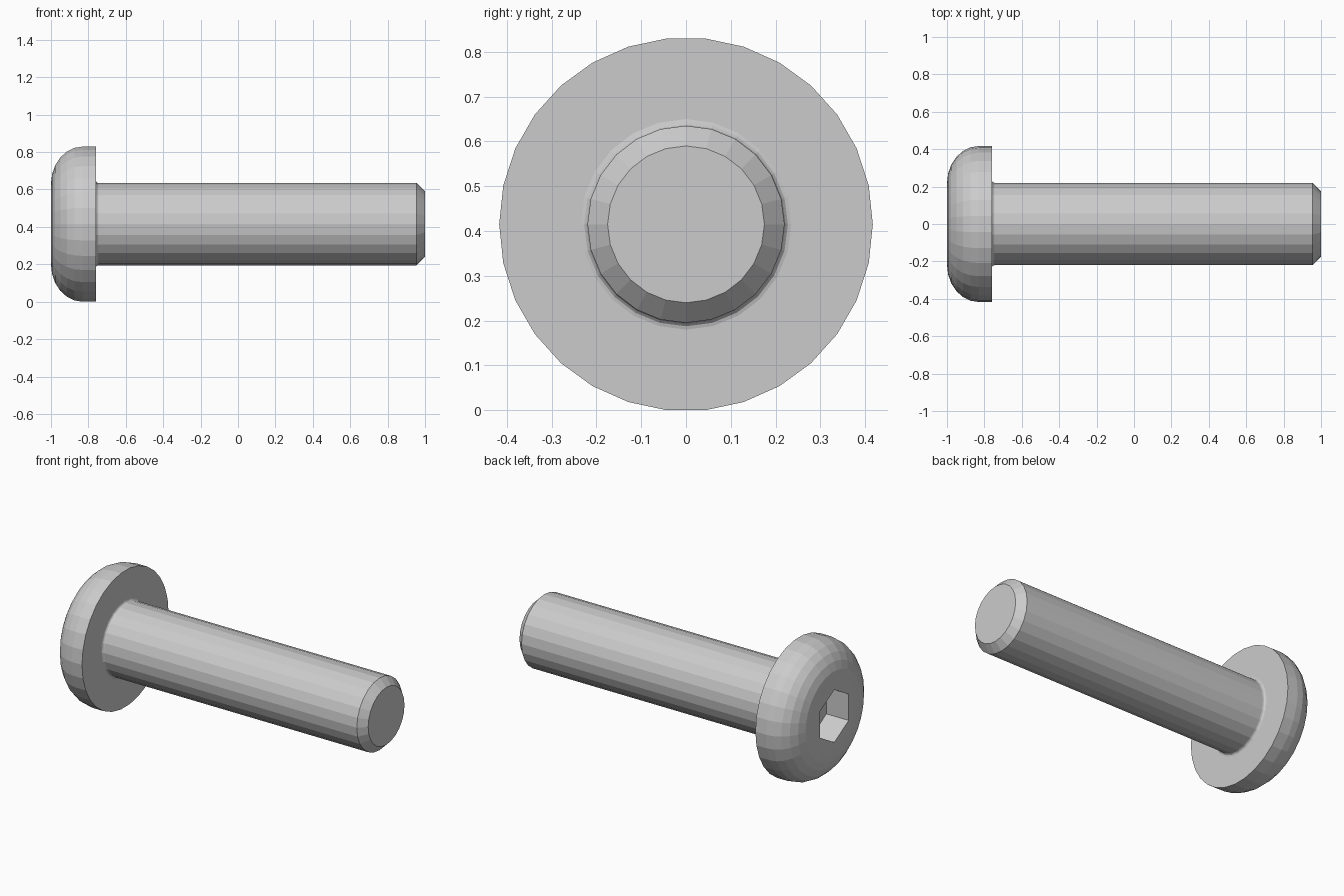
import bpy, bmesh
from math import sin, cos, pi, radians

if "Cube" in bpy.data.objects:
    bpy.data.objects.remove(bpy.data.objects["Cube"])

R_HEAD = 0.417
AXIS_Z = R_HEAD * cos(radians(6))   # head rests on a flat facet


def lathe(name, profile, sides, cap_start=True, phase=0.0):
    """Revolve (x, radius) points around the bolt axis, with flat caps."""
    bm = bmesh.new()
    rings = []
    for x, r in profile:
        rings.append([bm.verts.new((x, r * cos(phase + 2 * pi * i / sides),
                                    AXIS_Z + r * sin(phase + 2 * pi * i / sides)))
                      for i in range(sides)])
    for a, b in zip(rings, rings[1:]):
        for i in range(sides):
            j = (i + 1) % sides
            bm.faces.new((a[i], b[i], b[j], a[j]))
    if cap_start:
        bm.faces.new(rings[0])
    bm.faces.new(rings[-1])
    bmesh.ops.recalc_face_normals(bm, faces=bm.faces)
    mesh = bpy.data.meshes.new(name)
    bm.to_mesh(mesh)
    bm.free()
    obj = bpy.data.objects.new(name, mesh)
    bpy.context.collection.objects.link(obj)
    return obj


# Button head: flat face, rounded shoulder, short straight rim
STEPS = 6
shoulder = [(-0.83 - 0.17 * cos(pi / 2 * k / STEPS),
             R_HEAD - 0.2 + 0.2 * sin(pi / 2 * k / STEPS)) for k in range(STEPS + 1)]
head = lathe("head", shoulder + [(-0.76, R_HEAD)], 30)

# Hex socket cut into the head
socket = lathe("socket_cutter", [(-1.1, 0.16), (-0.85, 0.16)], 6, phase=pi / 2)
socket.hide_render = True
socket.hide_set(True)
cut = head.modifiers.new("hex_socket", 'BOOLEAN')
cut.operation = 'DIFFERENCE'
cut.solver = 'EXACT'
cut.object = socket

# Shaft: small fillet under the head, chamfered tip
fillet = [(-0.745 - 0.015 * cos(pi / 2 * k / 3),
           0.235 - 0.015 * sin(pi / 2 * k / 3)) for k in range(4)]
shaft = lathe("shaft", fillet + [(0.955, 0.22), (1.0, 0.175)], 24, cap_start=False)
